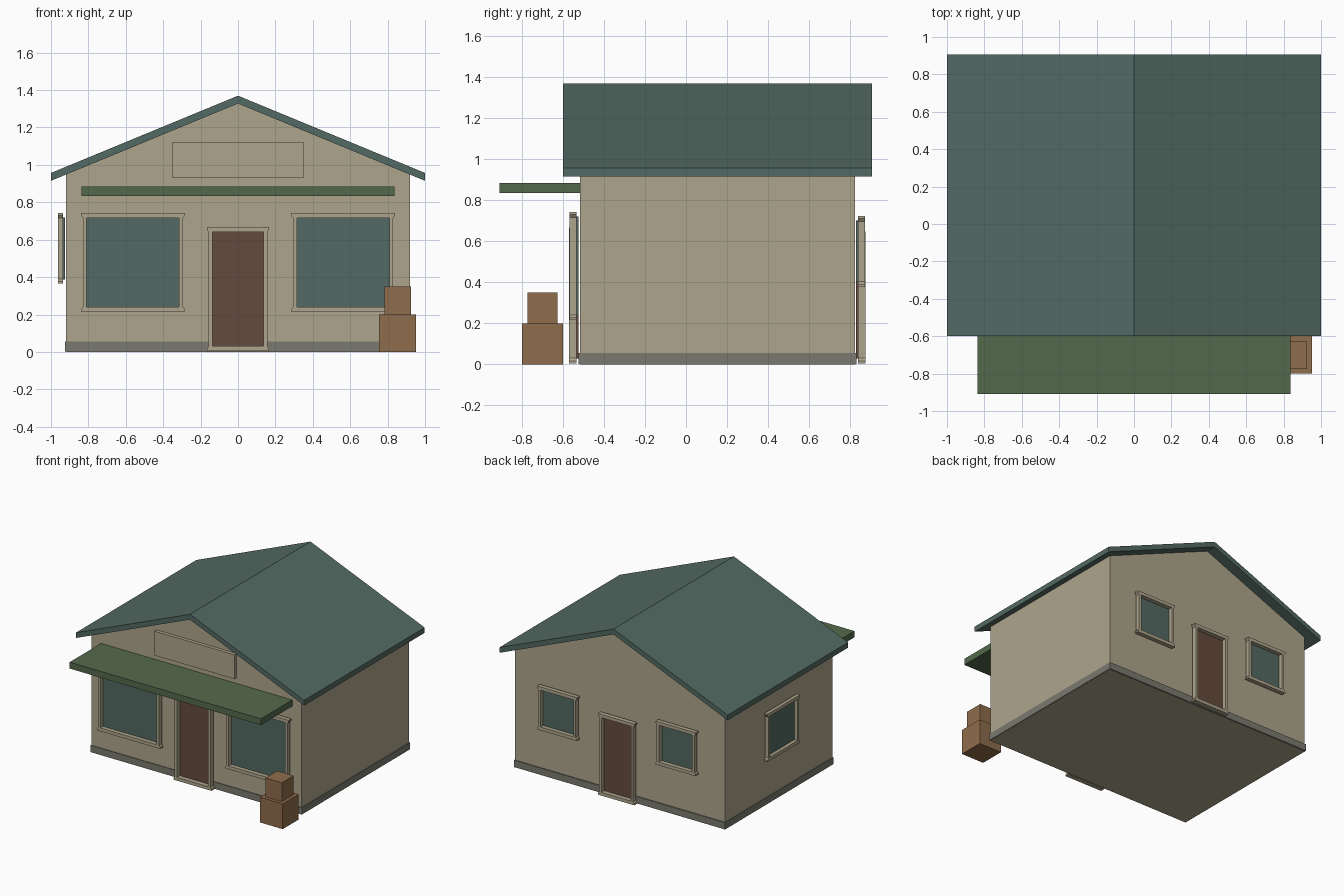
import bpy, math
from mathutils import Matrix, Vector

if "Cube" in bpy.data.objects:
    bpy.data.objects.remove(bpy.data.objects["Cube"])


def mat(name, rgb):
    m = bpy.data.materials.new(name)
    lin = [((c / 255 + 0.055) / 1.055) ** 2.4 for c in rgb]
    m.diffuse_color = (*lin, 1)
    m.use_nodes = True
    m.node_tree.nodes["Principled BSDF"].inputs["Base Color"].default_value = m.diffuse_color
    return m


BEIGE = mat("beige plaster", (174, 165, 140))
TEAL = mat("muted teal", (84, 106, 99))
GREEN = mat("awning green", (84, 105, 76))
BROWN = mat("door brown", (101, 75, 62))
GREY = mat("foundation grey", (122, 122, 112))
WOOD = mat("crate wood", (143, 109, 76))


def prisms(name, profiles, y0, y1, material, matrix=Matrix()):
    """One object made of x-z outlines (counter-clockwise from front), extruded from y0 to y1."""
    verts, faces = [], []
    for p in profiles:
        b, n = len(verts), len(p)
        verts += [(x, y0, z) for x, z in p] + [(x, y1, z) for x, z in p]
        faces.append(list(range(b, b + n)))
        faces.append(list(range(b + 2 * n - 1, b + n - 1, -1)))
        for i in range(n):
            j = (i + 1) % n
            faces.append([b + j, b + i, b + n + i, b + n + j])
    me = bpy.data.meshes.new(name)
    me.from_pydata([matrix @ Vector(v) for v in verts], [], faces)
    me.materials.append(material)
    me.update()
    ob = bpy.data.objects.new(name, me)
    bpy.context.collection.objects.link(ob)
    return ob


def rect(x0, x1, z0, z1):
    return [(x0, z0), (x1, z0), (x1, z1), (x0, z1)]


def opening(name, pos, angle, w, z0, z1, panel, depth=0.049):
    """Framed panel; pos is the wall point, w the half width of the trim, local -y points outwards."""
    m = Matrix.Translation((*pos, 0)) @ Matrix.Rotation(angle, 4, 'Z')
    t, f = 0.026, 0.01
    j, i = w - f, w - 0.031
    trim = [
        rect(-j, -i, z0 + t, z1 - t), rect(i, j, z0 + t, z1 - t),            # jambs
        [(-j, z1 - t), (j, z1 - t), (w, z1 - 0.012), (w, z1), (-w, z1), (-w, z1 - 0.012)],   # head
        [(-w, z0), (w, z0), (w, z0 + 0.012), (j, z0 + t), (-j, z0 + t), (-w, z0 + 0.012)],   # sill
    ]
    prisms(name + "_frame", trim, -depth, -0.015, BEIGE, m)
    prisms(name + "_panel", [rect(-i - 0.004, i + 0.004, z0 + t - 0.004, z1 - t + 0.004)],
           -0.0155, -0.006, panel, m)


FRONT, BACK, SIDE = -0.518, 0.824, 0.92

# walls with gables, and the foundation band
prisms("walls", [[(-SIDE, 0), (SIDE, 0), (SIDE, 0.948), (0, 1.328), (-SIDE, 0.948)]],
       FRONT, BACK, BEIGE)
prisms("foundation", [rect(-0.925, 0.925, 0.002, 0.056)], -0.523, 0.832, GREY)

# folded roof slab
prisms("roof", [[(-1, 0.915), (0, 1.328), (0, 1.37), (-1, 0.957)],
                [(0, 1.328), (1, 0.915), (1, 0.957), (0, 1.37)]], -0.60, 0.907, TEAL)

# shop front awning and blank sign board
prisms("awning", [rect(-0.838, 0.838, 0.835, 0.885)], -0.91, FRONT, GREEN)
prisms("sign_board", [rect(-0.35, 0.35, 0.93, 1.122)], -0.545, FRONT, BEIGE)

# front openings
opening("front_door", (0, FRONT), 0, 0.167, 0.005, 0.667, BROWN, 0.052)
for side, s in (("left", -1), ("right", 1)):
    opening("front_window_" + side, (s * 0.562, FRONT), 0, 0.278, 0.215, 0.742, TEAL)
    opening("back_window_" + side, (s * 0.52, BACK), math.pi, 0.175, 0.378, 0.722, TEAL)

# back door and left side window
opening("back_door", (0, BACK), math.pi, 0.16, 0.005, 0.648, BROWN, 0.051)
opening("side_window", (-SIDE, 0.152), -math.pi / 2, 0.203, 0.365, 0.742, TEAL, 0.043)

# stacked crates
prisms("lower_crate", [rect(0.753, 0.952, 0, 0.2)], -0.80, -0.60, WOOD)
prisms("upper_crate", [rect(0.782, 0.926, 0.2, 0.35)], -0.774, -0.626, WOOD)
